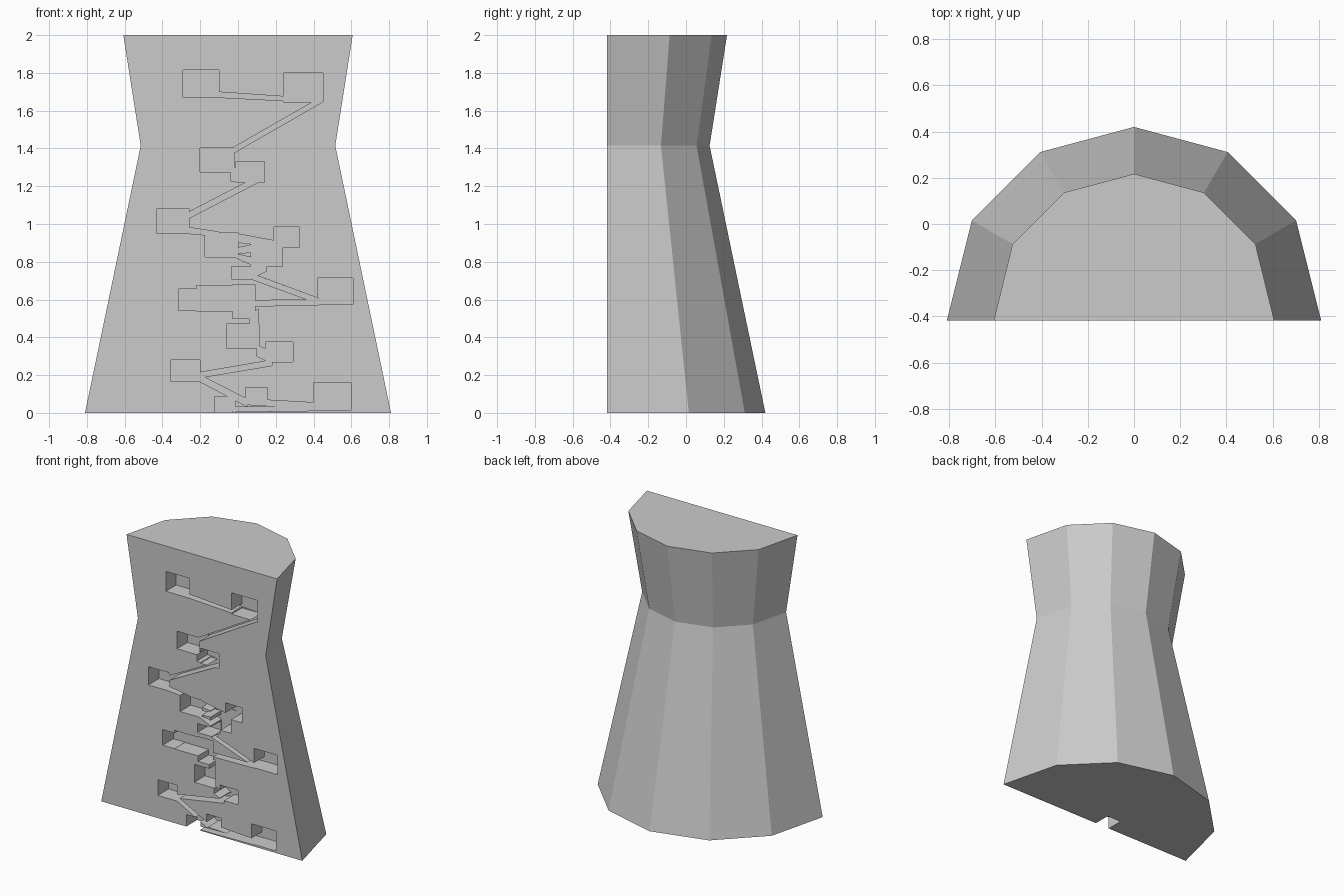
import bpy, bmesh, math

FRONT, CENTRE = -0.417, -0.39   # cut plane and axis of the mound


def make_object(name, bm):
    bmesh.ops.recalc_face_normals(bm, faces=bm.faces)
    mesh = bpy.data.meshes.new(name)
    bm.to_mesh(mesh)
    bm.free()
    obj = bpy.data.objects.new(name, mesh)
    bpy.context.collection.objects.link(obj)
    return obj


# Mound: half of a twelve-sided column, narrow at the waist
bm = bmesh.new()
rings = []
for radius, z in ((0.81, 0), (0.515, 1.415), (0.607, 2)):
    ring = []
    for i in range(7):
        a = math.pi * i / 6
        y = FRONT if i in (0, 6) else CENTRE + radius * math.sin(a)
        ring.append(bm.verts.new((radius * math.cos(a), y, z)))
    rings.append(ring)
for low, high in zip(rings, rings[1:]):
    for i in range(6):
        bm.faces.new((low[i], low[i + 1], high[i + 1], high[i]))
bm.faces.new(rings[0])
bm.faces.new(rings[-1])
bm.faces.new([r[0] for r in rings] + [r[6] for r in reversed(rings)])
mound = make_object("mound", bm)

# Chambers: left, right, bottom, top
chambers = [
    (-.29, -.10, 1.67, 1.815), (.24, .45, 1.645, 1.80),
    (-.20, -.02, 1.275, 1.403), (-.01, .14, 1.22, 1.33),
    (-.43, -.26, .95, 1.083), (-.175, 0, .825, .953),
    (.19, .325, .875, .985), (.07, .235, .775, .895),
    (-.035, .08, .71, .775), (.42, .61, .575, .715),
    (-.315, -.20, .542, .655), (-.22, -.02, .54, .675),
    (-.03, .09, .50, .68), (-.06, .11, .34, .47),
    (.145, .29, .27, .375), (-.355, -.20, .165, .28),
    (.04, .155, .06, .135), (.40, .597, .015, .16),
    (-.125, -.012, -.03, .087),
]
# Tunnels: x, bottom, top at one end, then the same at the other
tunnels = [
    (-.12, 1.671, 1.70, .26, 1.652, 1.674), (.23, 1.653, 1.676, .41, 1.643, 1.67),
    (-.03, 1.372, 1.402, .449, 1.647, 1.676), (-.04, 1.228, 1.30, .02, 1.223, 1.30),
    (-.27, 1.025, 1.058, .138, 1.237, 1.27), (-.28, .951, .985, -.1, .935, .957),
    (-.02, .905, .951, .2, .88, .91), (-.02, .845, .87, .09, .85, .893),
    (-.02, .826, .843, .085, .778, .82), (.07, .712, .79, .15, .75, .79),
    (.08, .705, .735, .43, .577, .605), (.08, .565, .595, .43, .572, .60),
    (.06, .465, .52, .108, .465, .55), (.10, .30, .36, .16, .272, .33),
    (-.21, .185, .213, .18, .25, .28), (-.21, .17, .205, .05, .033, .072),
    (.03, .045, .075, .42, .022, .053), (-.03, .006, .03, .42, .012, .04),
]
shapes = [((a, c), (b, c), (b, d), (a, d)) for a, b, c, d in chambers]
shapes += [((a, b), (d, e), (d, f), (a, c)) for a, b, c, d, e, f in tunnels]

# Carve every cavity into the flat front
bpy.context.view_layer.objects.active = mound
for i, outline in enumerate(shapes):
    bm = bmesh.new()
    back = FRONT + 0.12 + 0.0002 * i
    near = [bm.verts.new((x, FRONT - 0.1, z)) for x, z in outline]
    far = [bm.verts.new((x, back, z)) for x, z in outline]
    bm.faces.new(near)
    bm.faces.new(far)
    for k in range(4):
        n = (k + 1) % 4
        bm.faces.new((near[k], near[n], far[n], far[k]))
    cutter = make_object("cavity_cutter", bm)
    cutter.hide_render = True
    mod = mound.modifiers.new("carve", 'BOOLEAN')
    mod.operation = 'DIFFERENCE'
    mod.solver = 'EXACT'
    mod.object = cutter
    bpy.ops.object.modifier_apply(modifier=mod.name)
    bpy.data.objects.remove(cutter)
